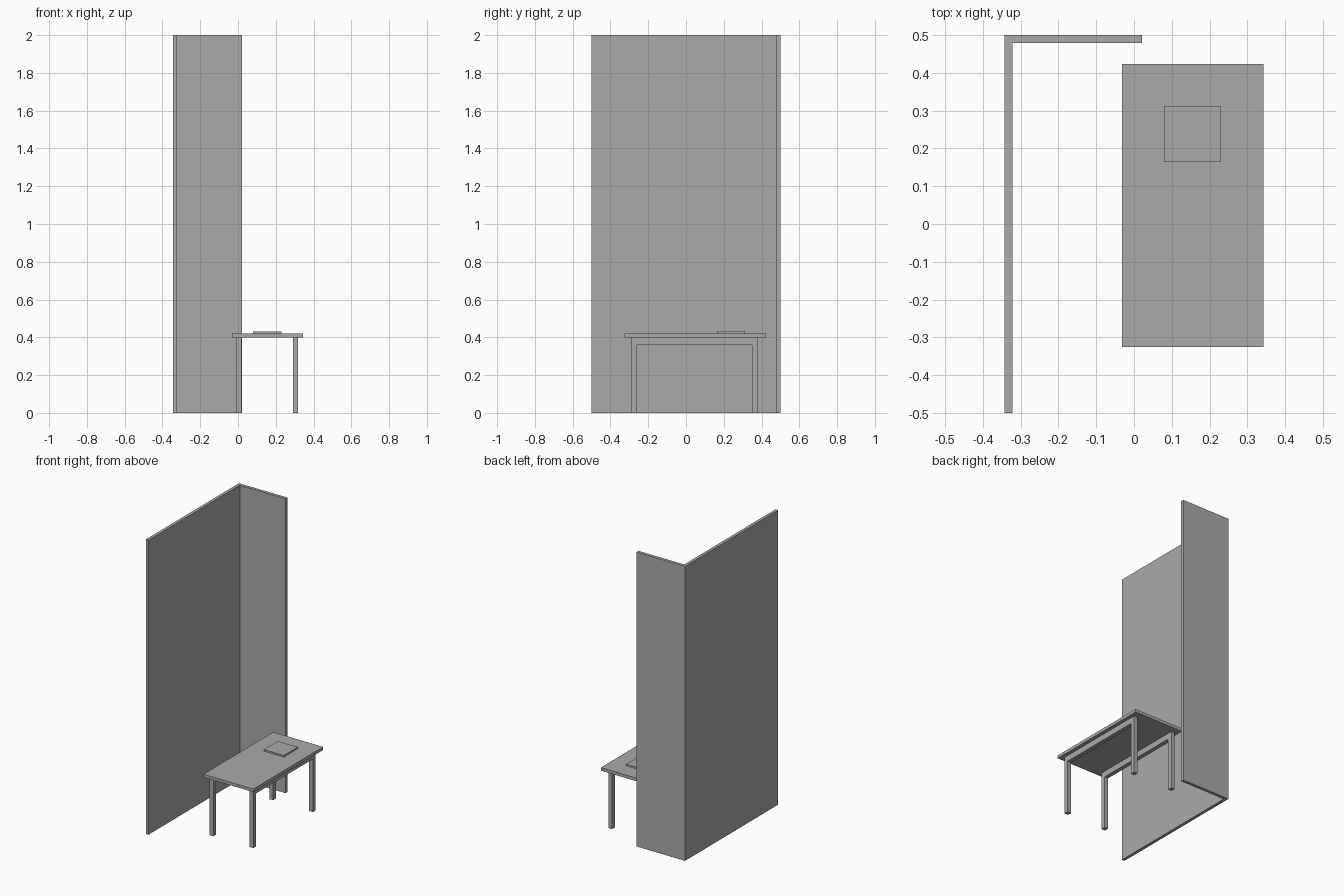
import bpy
import bmesh
from mathutils import Vector

old = bpy.data.objects.get("Cube")
if old:
    bpy.data.objects.remove(old, do_unlink=True)

# Single plain grey
grey = bpy.data.materials.new("plain grey")
grey.use_nodes = True
colour = (0.4, 0.4, 0.4, 1)
grey.diffuse_color = colour
grey.node_tree.nodes["Principled BSDF"].inputs["Base Color"].default_value = colour


def extrude(name, profile, offset):
    """Sweep a closed profile along an offset to make a solid part."""
    bm = bmesh.new()
    face = bm.faces.new([bm.verts.new(p) for p in profile])
    result = bmesh.ops.extrude_face_region(bm, geom=[face], use_keep_orig=True)
    moved = [v for v in result["geom"] if isinstance(v, bmesh.types.BMVert)]
    bmesh.ops.translate(bm, verts=moved, vec=Vector(offset))
    bmesh.ops.recalc_face_normals(bm, faces=bm.faces)
    mesh = bpy.data.meshes.new(name)
    bm.to_mesh(mesh)
    bm.free()
    mesh.materials.append(grey)
    obj = bpy.data.objects.new(name, mesh)
    bpy.context.collection.objects.link(obj)
    return obj


def slab(name, x0, x1, y0, y1, z0, z1):
    corners = [(x0, y0, z0), (x1, y0, z0), (x1, y1, z0), (x0, y1, z0)]
    return extrude(name, corners, (0, 0, z1 - z0))


# L-shaped corner wall
left, back, thick = -0.343, 0.5, 0.021
wall = [(left, -0.5), (left + thick, -0.5), (left + thick, back - thick),
        (0.021, back - thick), (0.021, back), (left, back)]
extrude("corner_wall", [(x, y, 0) for x, y in wall], (0, 0, 2))

# Table top and the thin pad lying on it
slab("table_top", -0.032, 0.343, -0.325, 0.424, 0.4, 0.421)
slab("table_pad", 0.08, 0.23, 0.164, 0.313, 0.421, 0.432)

# Two leg frames, each a pair of legs joined by a rail
y0, y1, leg, rail, top = -0.29, 0.38, 0.03, 0.36, 0.4
frame = [(y0, 0), (y0 + leg, 0), (y0 + leg, rail), (y1 - leg, rail),
         (y1 - leg, 0), (y1, 0), (y1, top), (y0, top)]
for name, x in (("right_leg_frame", -0.01), ("left_leg_frame", 0.29)):
    extrude(name, [(x, y, z) for y, z in frame], (0.028, 0, 0))
